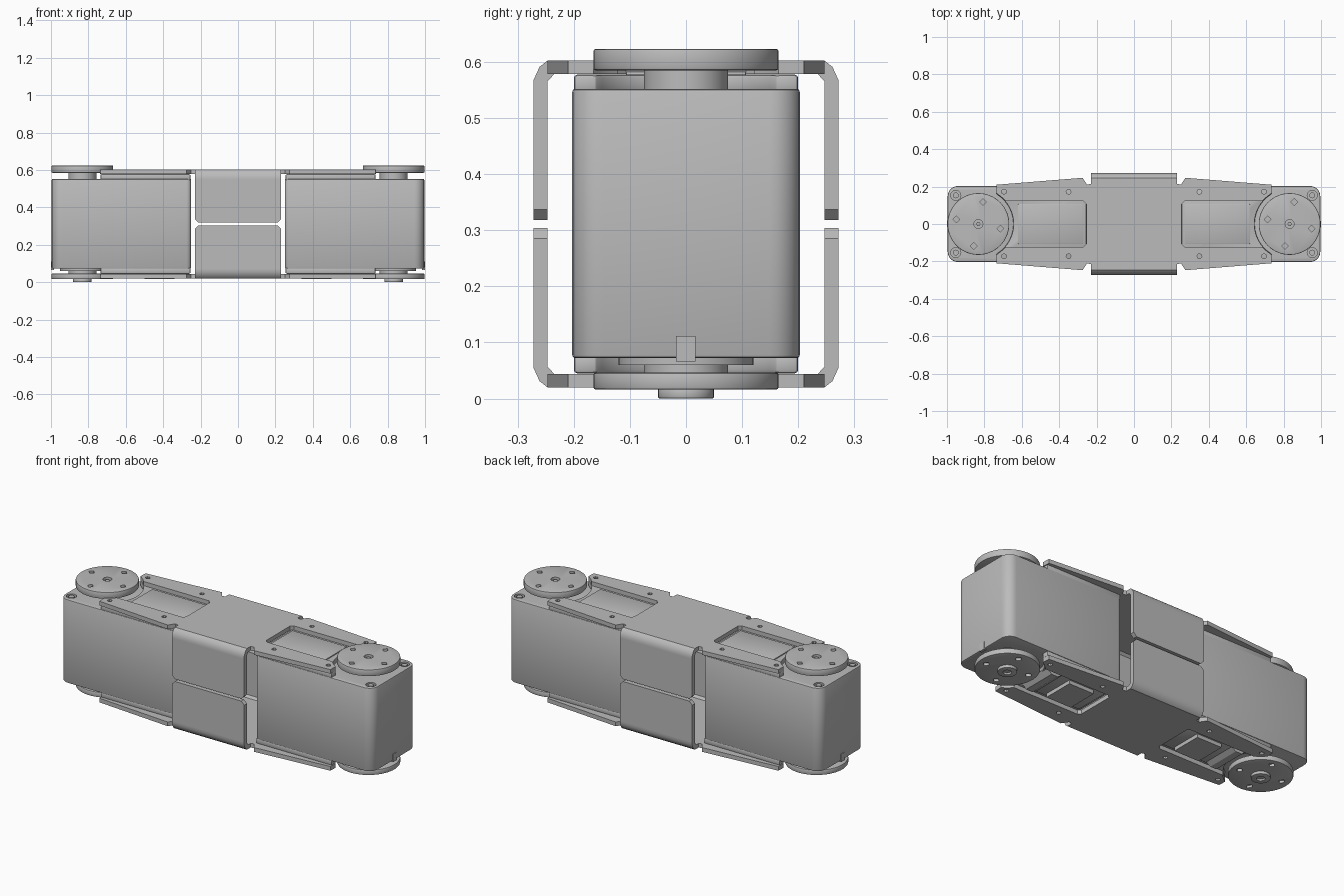
import bpy, bmesh
from math import sin, cos, pi, radians

cube = bpy.data.objects.get("Cube")
if cube:
    bpy.data.objects.remove(cube)

grey = bpy.data.materials.new("plain grey")
grey.use_nodes = True
grey.diffuse_color = (0.5, 0.5, 0.5, 1)
grey.node_tree.nodes["Principled BSDF"].inputs["Base Color"].default_value = (0.5, 0.5, 0.5, 1)

MID = 0.311      # mirror height between upper and lower halves
AXIS = 0.832     # servo output axis in x
DISC_R = 0.165


def flat(u, v, w):       # outline in xy, extruded in z
    return (u, v, w)


def along_x(u, v, w):    # outline in yz, extruded in x
    return (w, u, v)


def along_y(u, v, w):    # outline in xz, extruded in y
    return (u, w, v)


def prism(name, outlines, a, b, axes=flat, turn=1, flip=False, bevel=0, cutter=None):
    """Extrude outlines from a to b; turn=-1 spins half a turn, flip mirrors in z."""
    bm = bmesh.new()
    for outline in outlines:
        rings = []
        for w in (a, b):
            ring = []
            for u, v in outline:
                x, y, z = axes(u, v, w)
                ring.append(bm.verts.new((x * turn, y * turn, 2 * MID - z if flip else z)))
            rings.append(ring)
        bm.faces.new(rings[0])
        bm.faces.new(rings[1])
        n = len(outline)
        for i in range(n):
            j = (i + 1) % n
            bm.faces.new((rings[0][i], rings[0][j], rings[1][j], rings[1][i]))
    bmesh.ops.recalc_face_normals(bm, faces=bm.faces)
    mesh = bpy.data.meshes.new(name)
    bm.to_mesh(mesh)
    bm.free()
    obj = bpy.data.objects.new(name, mesh)
    bpy.context.collection.objects.link(obj)
    mesh.materials.append(grey)
    bpy.ops.object.select_all(action="DESELECT")
    bpy.context.view_layer.objects.active = obj
    obj.select_set(True)
    if bevel:
        mod = obj.modifiers.new("bevel", "BEVEL")
        mod.width, mod.segments = bevel, 2
        mod.limit_method, mod.angle_limit = "ANGLE", radians(50)
        bpy.ops.object.modifier_apply(modifier="bevel")
    if cutter:
        mod = obj.modifiers.new("holes", "BOOLEAN")
        mod.operation, mod.object, mod.solver = "DIFFERENCE", cutter, "EXACT"
        bpy.ops.object.modifier_apply(modifier="holes")
        bpy.data.objects.remove(cutter)
    bpy.ops.object.shade_smooth_by_angle(angle=radians(30))
    return obj


def arc(cx, cy, r, start, end, n):
    steps = [radians(start + (end - start) * i / n) for i in range(n + 1)]
    return [(cx + r * cos(t), cy + r * sin(t)) for t in steps]


def circle(cx, cy, r, n=48):
    return arc(cx, cy, r, 0, 360, n)[:-1]


def rect(x0, x1, y0, y1):
    return [(x0, y0), (x1, y0), (x1, y1), (x0, y1)]


def mirror_y(points):
    """Close an outline by reflecting it in y."""
    return points + [(x, -y) for x, y in reversed(points)]


def cut_tool(outlines, a, b, **kw):
    tool = prism("hole_cutter", outlines, a, b, **kw)
    tool.hide_render = True
    return tool


# Bracket plates with forked ends and windows
quarter = [(0.23, 0.245), (0.23, 0.215), (0.25, 0.21), (0.275, 0.247), (0.735, 0.21)]
quarter += arc(AXIS, 0, 0.19, 120, 140, 4) + [(0.27, 0.122), (0.255, 0.107)]
half = mirror_y(quarter)
plate = half + [(-x, -y) for x, y in half]
screws = [(sx * x, sy * 0.172) for x in (0.35, 0.695) for sx in (1, -1) for sy in (1, -1)]
for level, flip in (("upper", False), ("lower", True)):
    tool = cut_tool([circle(x, y, 0.013, 8) for x, y in screws], 0.56, 0.62, flip=flip)
    prism(level + "_bracket_plate", [plate], 0.578, 0.602, flip=flip, cutter=tool)

    # Folded side flanges
    for side, turn in (("left", 1), ("right", -1)):
        bend = [(0.235, 0.602), (0.247, 0.602), (0.261, 0.591), (0.272, 0.567),
                (0.272, 0.55), (0.247, 0.55), (0.247, 0.565), (0.235, 0.578)]
        prism(f"{level}_{side}_bend", [bend], -0.23, 0.23, along_x, turn, flip)
        tab = [(-0.23, 0.55), (-0.23, 0.337), (-0.211, 0.318),
               (0.211, 0.318), (0.23, 0.337), (0.23, 0.55)]
        prism(f"{level}_{side}_flange", [tab], 0.247, 0.272, along_y, turn, flip)

# Two servos, the second turned half way round
for name, turn in (("left_servo", 1), ("right_servo", -1)):
    # Main case with rounded corners and corner screw wells
    outline = mirror_y(arc(0.942, 0.149, 0.054, 0, 90, 6) + arc(0.275, 0.178, 0.025, 90, 180, 4))
    wells = [(0.953, y) for y in (0.153, -0.153)]
    tool = cut_tool([circle(x, y, 0.027, 20) for x, y in wells], 0.52, 0.6, turn=turn)
    case = prism(name + "_case", [outline], 0.072, 0.552, turn=turn, bevel=0.006, cutter=tool)
    prism(name + "_corner_screws", [circle(x, y, 0.016, 12) for x, y in wells],
          0.515, 0.55, turn=turn)

    # Raised covers with a curved cut around the output disc
    cover = mirror_y([(0.26, 0.198), (0.735, 0.198)] + arc(AXIS, 0, 0.187, 121, 180, 10)[:-1])
    # start the outline on the inner end so that it stays simple
    upper = [(0.255, 0.2), (0.735, 0.2)] + arc(AXIS, 0, 0.187, 121, 239, 20)
    upper += [(0.735, -0.2), (0.255, -0.2)]
    for level, flip in (("upper", False), ("lower", True)):
        prism(f"{name}_{level}_cover", [upper], 0.545, 0.577, turn=turn, flip=flip, bevel=0.006)
        prism(f"{name}_{level}_panel", [rect(0.272, 0.62, -0.107, 0.107)],
              0.57, 0.583, turn=turn, flip=flip, bevel=0.003)
    prism(name + "_lower_label", [rect(0.34, 0.5, -0.09, 0.09)], 0.018, 0.045, turn=turn)

    # Wedge-shaped cable socket under the case
    wedge = [(0.54, 0.05), (0.585, 0.022), (0.625, 0.022), (0.655, 0.05)]
    prism(name + "_cable_socket", [wedge], -0.1, 0.1, along_y, turn)

    # Output discs, each with a centre hole and a ring of four holes
    holes = [circle(AXIS, 0, 0.024, 16)]
    for i in range(4):
        t = radians(78) + i * pi / 2
        holes.append(circle(AXIS + 0.12 * cos(t), 0.12 * sin(t), 0.018, 4))
    tool = cut_tool(holes, 0.605, 0.65, turn=turn)
    prism(name + "_upper_disc", [circle(AXIS, 0, DISC_R, 64)], 0.585, 0.623,
          turn=turn, bevel=0.004, cutter=tool)
    prism(name + "_upper_shaft", [circle(AXIS, 0, 0.075)], 0.55, 0.587, turn=turn)
    prism(name + "_upper_screw", [circle(AXIS, 0, 0.012, 6)], 0.604, 0.616, turn=turn)
    tool = cut_tool(holes[1:], 0.0, 0.03, turn=turn)
    prism(name + "_lower_disc", [circle(AXIS, 0, DISC_R, 64)], 0.016, 0.046,
          turn=turn, bevel=0.004, cutter=tool)
    prism(name + "_lower_shaft", [circle(AXIS, 0, 0.075)], 0.045, 0.074, turn=turn)
    prism(name + "_lower_collar", [circle(AXIS, 0, 0.12)], 0.06, 0.074, turn=turn)
    tool = cut_tool([circle(AXIS, 0, 0.022, 16)], -0.02, 0.01, turn=turn)
    prism(name + "_lower_boss", [circle(AXIS, 0, 0.05, 32)], 0.0, 0.018,
          turn=turn, bevel=0.003, cutter=tool)

    # Alignment tab on the outer end
    prism(name + "_end_tab", [rect(0.985, 1.0, -0.018, 0.017)], 0.066, 0.111, turn=turn)
